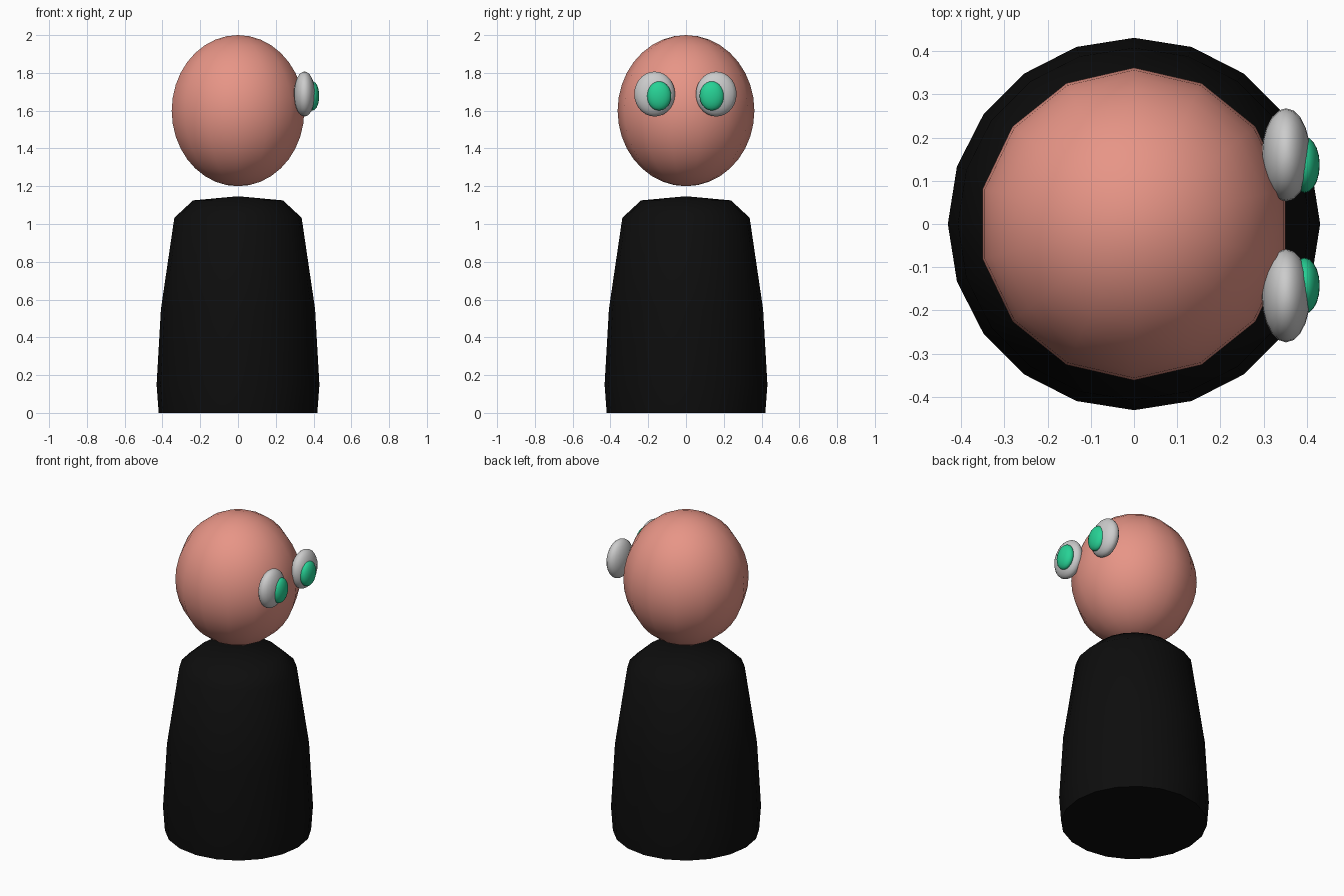
import bpy, bmesh
from math import cos, sin, tau, radians

if "Cube" in bpy.data.objects:
    bpy.data.objects.remove(bpy.data.objects["Cube"])


def material(name, rgb):
    m = bpy.data.materials.new(name)
    m.diffuse_color = (*rgb, 1)
    m.use_nodes = True
    m.node_tree.nodes["Principled BSDF"].inputs["Base Color"].default_value = m.diffuse_color
    return m


def finish(ob, mat, angle):
    bpy.ops.object.select_all(action='DESELECT')
    ob.select_set(True)
    bpy.context.view_layer.objects.active = ob
    bpy.ops.object.shade_smooth_by_angle(angle=radians(angle))
    if mat:
        ob.data.materials.append(mat)


def ellipsoid(name, centre, radii, segments, rings, mat=None):
    bpy.ops.mesh.primitive_uv_sphere_add(segments=segments, ring_count=rings,
                                         radius=1, location=centre)
    ob = bpy.context.object
    ob.name = name
    ob.scale = radii
    bpy.ops.object.transform_apply(location=False, rotation=False, scale=True)
    finish(ob, mat, 60)


def lathe(name, profile, apex, sides, mat):
    bm = bmesh.new()
    rings = [[bm.verts.new((r * cos(tau * i / sides), r * sin(tau * i / sides), z))
              for i in range(sides)] for r, z in profile]
    for a, b in zip(rings, rings[1:]):
        for i in range(sides):
            j = (i + 1) % sides
            bm.faces.new((a[i], a[j], b[j], b[i]))
    tip = bm.verts.new((0, 0, apex))
    for i in range(sides):
        bm.faces.new((rings[-1][i], rings[-1][(i + 1) % sides], tip))
    bm.faces.new(rings[0][::-1])
    me = bpy.data.meshes.new(name)
    bm.to_mesh(me)
    bm.free()
    ob = bpy.data.objects.new(name, me)
    bpy.context.collection.objects.link(ob)
    finish(ob, mat, 60)


black = material("black", (0.004, 0.004, 0.004))
skin = material("skin", (0.80, 0.30, 0.24))
green = material("green", (0.02, 0.64, 0.30))

# Body: 20-sided tapering bottle shape with sloped shoulders
lathe("body", [(0.42, 0), (0.431, 0.15), (0.408, 0.55), (0.337, 1.033), (0.238, 1.125)],
      1.147, 20, black)

# Head: 14-sided floating egg
ellipsoid("head", (0, 0, 1.6), (0.36, 0.362, 0.4), 14, 18, skin)

# Eyes on the +x side, with irises turned slightly inward
for side, y_eye, y_iris in (("left", 0.16, 0.137), ("right", -0.166, -0.143)):
    ellipsoid(side + "_eye", (0.352, y_eye, 1.688), (0.056, 0.108, 0.119), 20, 14)
    ellipsoid(side + "_iris", (0.395, y_iris, 1.678), (0.035, 0.065, 0.077), 20, 14, green)
